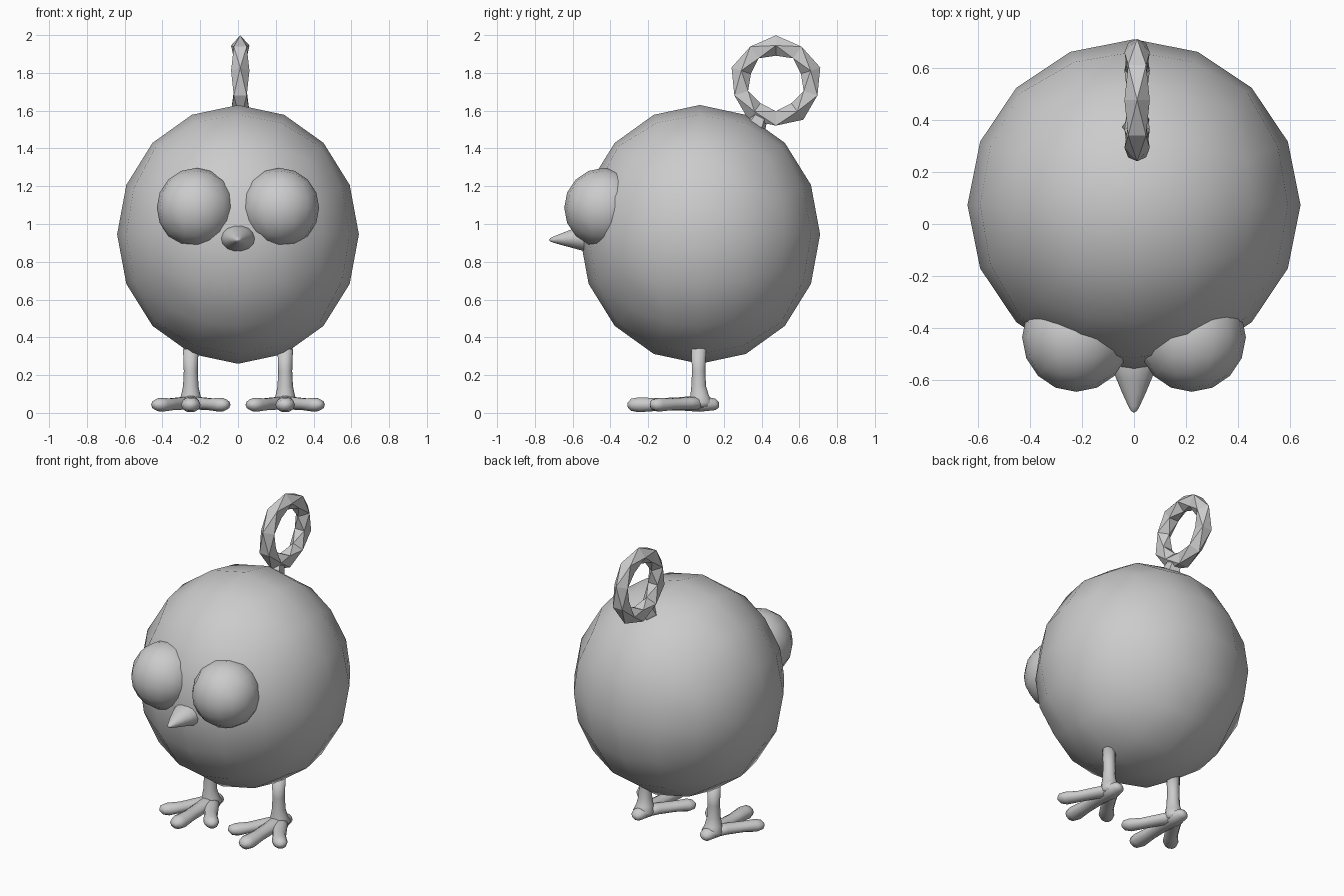
import bpy, bmesh, math
from mathutils import Vector

if "Cube" in bpy.data.objects:
    bpy.data.objects.remove(bpy.data.objects["Cube"])


def finish(name, bm, smooth=True):
    bmesh.ops.recalc_face_normals(bm, faces=bm.faces)
    me = bpy.data.meshes.new(name)
    bm.to_mesh(me)
    bm.free()
    for p in me.polygons:
        p.use_smooth = smooth
    ob = bpy.data.objects.new(name, me)
    bpy.context.collection.objects.link(ob)
    return ob


def quad_sphere(name, center, radii):
    """Cube grid (4 x 4 per side) pushed out to an even ball, 16 sides around."""
    bm = bmesh.new()
    bmesh.ops.create_cube(bm, size=2)
    bmesh.ops.subdivide_edges(bm, edges=bm.edges[:], cuts=3, use_grid_fill=True)
    for v in bm.verts:
        d = Vector([math.tan(c * math.pi / 4) for c in v.co]).normalized()
        v.co = Vector(center) + Vector([a * b for a, b in zip(d, radii)])
    return finish(name, bm)


def add_tube(bm, path, sides=10, squash=1.0):
    """Tapered tube through (x, y, z, radius) points, closed at both ends."""
    pts = [Vector(p[:3]) for p in path]
    axis = (pts[-1] - pts[0]).normalized()
    ref = Vector((0, 0, 1)) if abs(axis.z) < 0.8 else Vector((0, 1, 0))
    side = axis.cross(ref).normalized()
    up = side.cross(axis)
    rings = []
    for c, p in zip(pts, path):
        ring = []
        for i in range(sides):
            a = math.tau * i / sides
            ring.append(bm.verts.new(
                c + p[3] * (side * math.cos(a) + up * math.sin(a) * squash)))
        rings.append(ring)
    for a, b in zip(rings, rings[1:]):
        for i in range(sides):
            j = (i + 1) % sides
            bm.faces.new((a[i], a[j], b[j], b[i]))
    bm.faces.new(rings[0])
    bm.faces.new(rings[-1])


# Body and eyes
quad_sphere("body", (0, 0.073, 0.945), (0.64, 0.637, 0.685))
for s, label in ((-1, "left"), (1, "right")):
    quad_sphere(label + "_eye", (s * 0.222, -0.435, 1.086), (0.208, 0.21, 0.211))

# Beak
bm = bmesh.new()
add_tube(bm, [(0, -0.48, 0.924, 0.09), (0, -0.54, 0.924, 0.09),
              (0, -0.59, 0.923, 0.07), (0, -0.65, 0.92, 0.045),
              (0, -0.70, 0.917, 0.022), (0, -0.718, 0.916, 0.012),
              (0, -0.724, 0.916, 0.003)], sides=14, squash=0.78)
finish("beak", bm)

# Legs with three-toed feet
for s, label in ((-1, "left"), (1, "right")):
    x = s * 0.25
    bm = bmesh.new()
    add_tube(bm, [(x, 0.067, 0.34, 0.041), (x, 0.067, 0.22, 0.037),
                  (x, 0.067, 0.14, 0.041), (x, 0.072, 0.09, 0.052),
                  (x, 0.08, 0.055, 0.066), (x, 0.08, 0.03, 0.055)])
    add_tube(bm, [(x, 0.175, 0.042, 0.018), (x, 0.155, 0.045, 0.04),
                  (x, 0.07, 0.05, 0.058), (x, -0.03, 0.048, 0.046),
                  (x, -0.15, 0.044, 0.044), (x, -0.25, 0.043, 0.052),
                  (x, -0.29, 0.043, 0.042), (x, -0.31, 0.043, 0.015)],
             squash=0.8)
    for t in (-1, 1):
        add_tube(bm, [(x, 0.10, 0.05, 0.045), (x + t * 0.05, 0.01, 0.05, 0.043),
                      (x + t * 0.11, -0.085, 0.045, 0.041),
                      (x + t * 0.157, -0.145, 0.043, 0.047),
                      (x + t * 0.18, -0.172, 0.043, 0.036),
                      (x + t * 0.19, -0.184, 0.043, 0.012)], squash=0.8)
    finish(label + "_leg", bm)

# Faceted ring on the head: four-sided sections, every second one turned 45 degrees
bm = bmesh.new()
N, R, r = 10, 0.193, 0.054
rings = []
for i in range(N):
    a = math.tau * (i + 0.5) / N
    out = Vector((0, math.cos(a), math.sin(a)))
    ring = []
    for j in range(4):
        b = math.pi / 2 * (j + (0.5 if i % 2 else 0))
        ring.append(bm.verts.new(Vector((0.012, 0.476, 1.752)) + out * (R + r * math.cos(b))
                                 + Vector((r * 0.9 * math.sin(b), 0, 0))))
    rings.append(ring)
for i in range(N):
    a, b = rings[i], rings[(i + 1) % N]
    if i % 2:
        a, b = b, a
    for j in range(4):
        k = (j + 1) % 4
        bm.faces.new((a[j], a[k], b[j]))
        bm.faces.new((b[j], a[k], b[k]))
finish("head_ring", bm, smooth=False)

# Short stem joining ring and body
bm = bmesh.new()
add_tube(bm, [(0.012, 0.345, 1.48, 0.062), (0.012, 0.375, 1.535, 0.056),
              (0.012, 0.40, 1.585, 0.04)], sides=5)
finish("ring_stem", bm, smooth=False)
